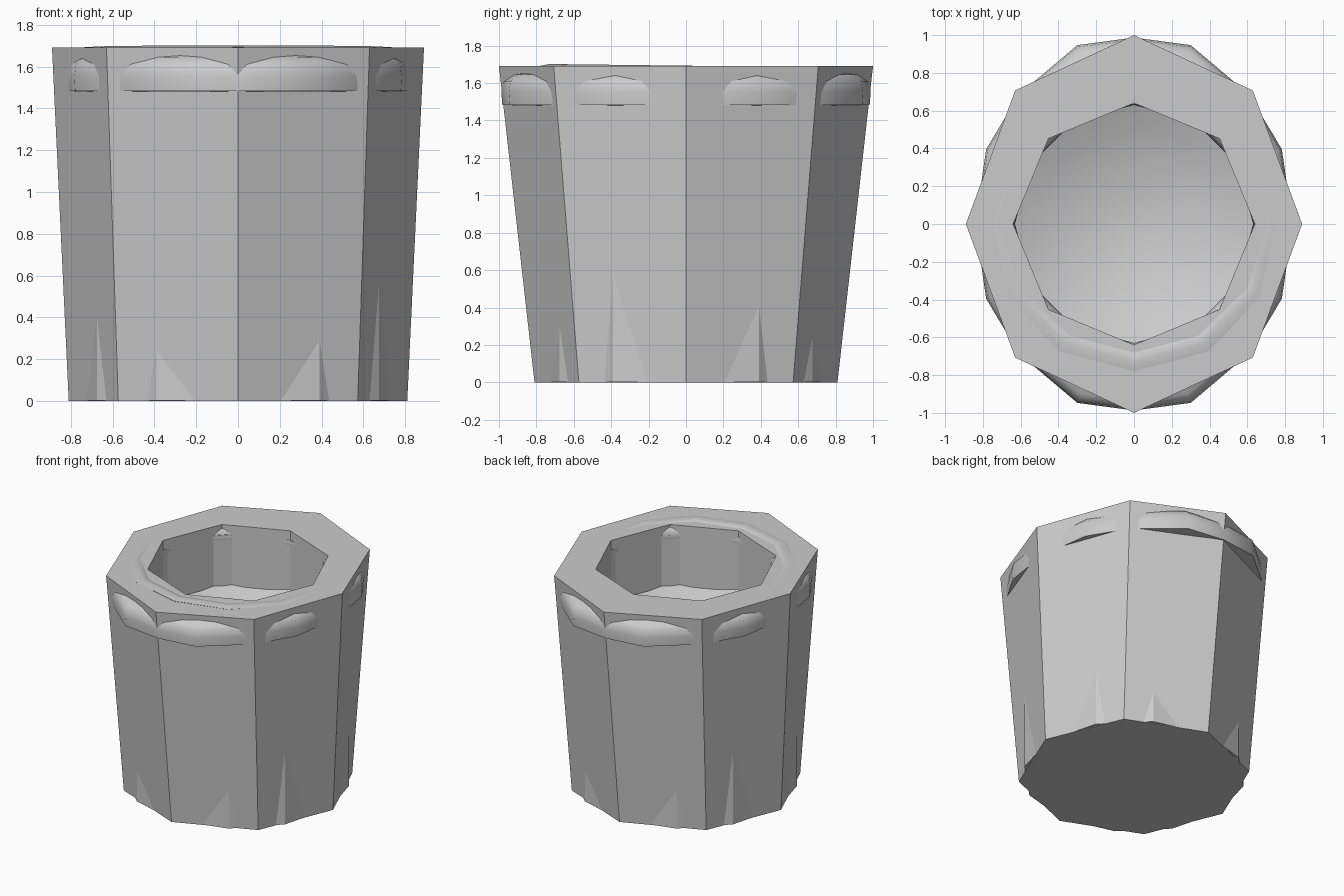
import bpy, bmesh, math

if "Cube" in bpy.data.objects:
    bpy.data.objects.remove(bpy.data.objects["Cube"])


def ellipse(n, rx, ry, z, tilt=0.0):
    # n-sided ring with a corner on each axis; tilt lowers the back edge
    pts = []
    for i in range(n):
        a = math.pi / 2 + 2 * math.pi * i / n
        x, y = rx * math.cos(a), ry * math.sin(a)
        pts.append((x, y, z - tilt * y))
    return pts


def loft(name, rings, cap_start=False, cap_end=False, closed=False, smooth=None):
    # skins a series of rings with quads
    bm = bmesh.new()
    rows = [[bm.verts.new(p) for p in ring] for ring in rings]
    pairs = list(zip(rows, rows[1:]))
    if closed:
        pairs.append((rows[-1], rows[0]))
    for a, b in pairs:
        n = len(a)
        for i in range(n):
            j = (i + 1) % n
            bm.faces.new((a[i], a[j], b[j], b[i]))
    if cap_start:
        bm.faces.new(rows[0][::-1])
    if cap_end:
        bm.faces.new(rows[-1])
    mesh = bpy.data.meshes.new(name)
    bm.to_mesh(mesh)
    bm.free()
    obj = bpy.data.objects.new(name, mesh)
    bpy.context.collection.objects.link(obj)
    if smooth:
        bpy.ops.object.select_all(action='DESELECT')
        obj.select_set(True)
        bpy.context.view_layer.objects.active = obj
        bpy.ops.object.shade_smooth_by_angle(angle=math.radians(smooth))
    return obj


H = 1.69
FLOOR = 1.24

# Octagonal outer body, flaring more along y than x
loft("outer_body", [
    ellipse(8, .81, .81, 0),
    ellipse(8, .89, 1.0, H),
    ellipse(8, .64, .64, H),
    ellipse(8, .64, .64, FLOOR - .1),
], cap_start=True)

# Twelve-sided straight liner whose corners break through near the base
loft("inner_liner", [
    ellipse(12, .78, .78, .002),
    ellipse(12, .78, .78, 1.62),
    ellipse(12, .635, .635, 1.62),
    ellipse(12, .635, .635, FLOOR - .02),
], cap_start=True)

# Soft lip around the opening, sinking into the top at the back
lip = [(.78, 1.683), (.73, 1.693), (.685, 1.685), (.65, 1.655),
       (.63, 1.60), (.65, 1.55), (.74, 1.55)]
loft("inner_lip", [ellipse(12, r, r, z, .012) for r, z in lip],
     closed=True, smooth=60)

# Rounded band showing through the faces under the rim
quarter = [(.84, 0), (.783, .395), (.61, .685), (.30, .947)]
half = quarter + [(0, .987)] + [(-x, y) for x, y in quarter[:0:-1]]
outline = half + [(-x, -y) for x, y in half]
band = [(1.48, .86), (1.482, .995), (1.55, 1.0), (1.61, .99),
        (1.645, .95), (1.665, .86)]
loft("rim_band", [[(x * s, y * s, z) for x, y in outline] for z, s in band],
     closed=True, smooth=60)

# Smooth dished floor inside
dish = [(.64, 0), (.5, .06), (.35, .105), (.18, .14), (.04, .15)]
loft("inner_floor", [ellipse(24, r, r, FLOOR - d) for r, d in dish],
     cap_end=True, smooth=60)
